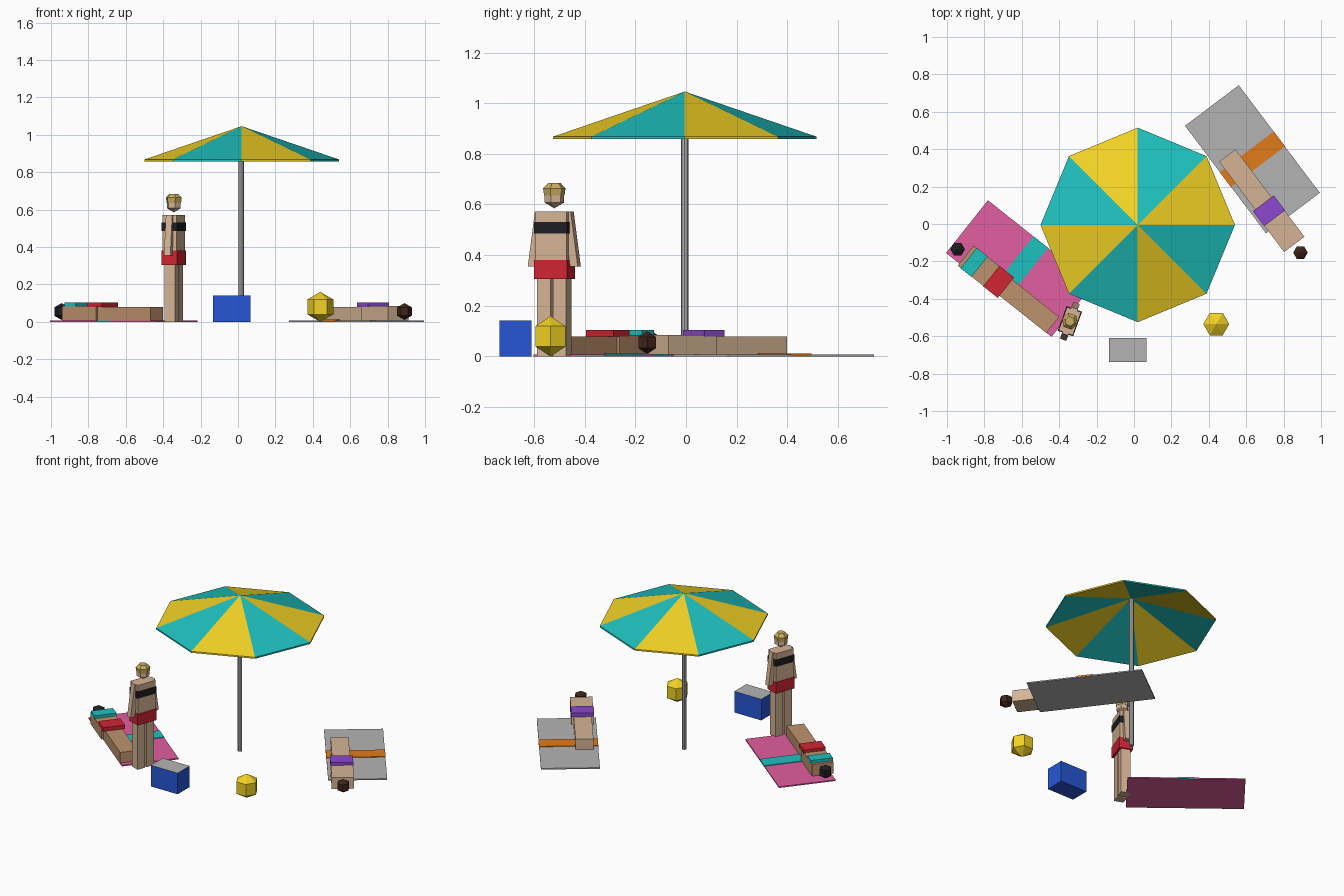
import bpy, bmesh
from math import sin, cos, pi, radians
from mathutils import Matrix, Vector

if "Cube" in bpy.data.objects:
    bpy.data.objects.remove(bpy.data.objects["Cube"])


def mat(name, r, g, b):
    m = bpy.data.materials.new(name)
    m.diffuse_color = [c ** 2.2 for c in (r, g, b)] + [1]
    m.use_nodes = True
    m.node_tree.nodes["Principled BSDF"].inputs["Base Color"].default_value = m.diffuse_color
    return m


YELLOW = mat("yellow", .95, .82, .16)
TEAL = mat("teal", .14, .75, .74)
PINK = mat("pink", .88, .37, .62)
ORANGE = mat("orange", .88, .48, .12)
TAN = mat("tan_skin", .74, .57, .43)
FAIR = mat("fair_skin", .83, .70, .58)
RED = mat("red", .81, .16, .21)
PURPLE = mat("purple", .55, .29, .80)
BLACK = mat("black", .14, .14, .15)
BROWN = mat("brown_hair", .25, .16, .12)
BLOND = mat("blond_hair", .78, .67, .38)
BLUE = mat("blue", .17, .34, .83)
GREY = mat("grey", .70, .70, .70)


def frame(x, y, degrees):
    return Matrix.Translation((x, y, 0)) @ Matrix.Rotation(radians(degrees), 4, 'Z')


def build(name, verts, faces, mats, fmat=None, at=Matrix()):
    me = bpy.data.meshes.new(name)
    me.from_pydata([at @ Vector(v) for v in verts], [], faces)
    for m in mats:
        if m:
            me.materials.append(m)
    for p, i in zip(me.polygons, fmat or []):
        p.material_index = i
    bm = bmesh.new()
    bm.from_mesh(me)
    bmesh.ops.recalc_face_normals(bm, faces=bm.faces)
    bm.to_mesh(me)
    bm.free()
    ob = bpy.data.objects.new(name, me)
    bpy.context.collection.objects.link(ob)
    return ob


def box(name, x, y, z, m, at=Matrix(), top_shift=0, top_mat=None):
    """Box from (min, max) ranges; top_shift slides the top along y."""
    v = [(a, b + (top_shift if k else 0), c)
         for k, c in enumerate(z) for a, b in
         ((x[0], y[0]), (x[1], y[0]), (x[1], y[1]), (x[0], y[1]))]
    f = [(0, 3, 2, 1), (4, 5, 6, 7)] + [(i, (i + 1) % 4, (i + 1) % 4 + 4, i + 4) for i in range(4)]
    return build(name, v, f, [m, top_mat], [0, 1 if top_mat else 0, 0, 0, 0, 0], at)


def lathe(name, rings, n, m, at=Matrix()):
    """Stack of n-sided rings given as (radius, z)."""
    v = [(r * cos(2 * pi * i / n), r * sin(2 * pi * i / n), z) for r, z in rings for i in range(n)]
    f = [(k * n + i, k * n + (i + 1) % n, (k + 1) * n + (i + 1) % n, (k + 1) * n + i)
         for k in range(len(rings) - 1) for i in range(n)]
    f += [tuple(range(n)), tuple(range((len(rings) - 1) * n, len(rings) * n))]
    ob = build(name, v, f, [m], None, at)
    bm = bmesh.new()
    bm.from_mesh(ob.data)
    bmesh.ops.remove_doubles(bm, verts=bm.verts, dist=1e-5)
    bmesh.ops.recalc_face_normals(bm, faces=bm.faces)
    bm.to_mesh(ob.data)
    bm.free()
    return ob


def ball(name, r, z, m, at):
    # Low-poly sphere: six segments, rings at 30 degrees of latitude
    lathe(name, [(0, z - r), (r * .866, z - r / 2), (r * .866, z + r / 2), (0, z + r)], 6, m, at)


# Umbrella: thin eight-panel canopy with alternating colours, on a pole
mid = frame(.02, -.005, 0)
ring = [(.52 * cos(i * pi / 4), .52 * sin(i * pi / 4)) for i in range(8)]
verts = [(*p, .868) for p in ring] + [(*p, .858) for p in ring] + [(0, 0, 1.046), (0, 0, 1.034)]
faces, fm = [], []
for i in range(8):
    j = (i + 1) % 8
    faces += [(i, j, 16), (j + 8, i + 8, 17), (i + 8, j + 8, j, i)]
    fm += [i % 2] * 3
build("umbrella_canopy", verts, faces, [YELLOW, TEAL], fm, mid)
lathe("umbrella_pole", [(.015, 0), (.015, 1.03)], 8, GREY, frame(.017, -.005, 0))


# Towels with a centre stripe
def towel(name, x, y, deg, m, stripe):
    at = frame(x, y, deg)
    box(name, (-.36, .36), (-.18, .18), (0, .008), m, at)
    box(name + "_stripe", (-.05, .05), (-.181, .181), (.002, .012), stripe, at)


towel("left_towel", -.611, -.238, -38.5, PINK, TEAL)
towel("right_towel", .633, .346, -53, GREY, ORANGE)


# Sunbathers: head at the local origin, body running along +x
def sunbather(name, x, y, deg, skin, hair, bottoms, top=None):
    at = frame(x, y, deg)
    ball(name + "_head", .045, .055, hair, frame(x, y, 0))
    box(name + "_torso", (.055, .29), (-.068, .068), (.008, .085), skin, at)
    box(name + "_legs", (.29, .65), (-.055, .055), (.008, .079), skin, at)
    box(name + "_bottoms", (.23, .33), (-.07, .07), (.079, .104), bottoms, at)
    if top:
        box(name + "_top", (.075, .15), (-.07, .07), (.081, .104), top, at)


sunbather("left_sunbather", -.943, -.135, -38.5, TAN, BLACK, RED, TEAL)
sunbather("right_sunbather", .89, -.153, 127, FAIR, BROWN, PURPLE)

# Standing figure, turned slightly towards the front
at = frame(-.343, -.52, -20)
box("standing_torso", (-.04, .04), (-.066, .066), (.34, .572), FAIR, at)
box("standing_top", (-.044, .044), (-.07, .07), (.485, .53), BLACK, at)
box("standing_bottoms", (-.044, .044), (-.07, .07), (.305, .38), RED, at)
for side, s in (("left", 1), ("right", -1)):
    box(side + "_leg", (-.03, .03), sorted((s * .006, s * .061)), (0, .32), FAIR, at)
    box(side + "_arm", (-.018, .018), sorted((s * .073, s * .105)), (.355, .572), FAIR, at, -s * .03)
ball("standing_head", .045, .63, FAIR, at)
lathe("standing_hair", [(.041, .636), (.045, .664), (.026, .684)], 6, BLOND, at)

# Cool box with a grey lid face, and a beach ball
box("cool_box", (-.133, .067), (-.737, -.61), (0, .142), BLUE, top_mat=GREY)
ball("beach_ball", .08, .08, YELLOW, frame(.44, -.535, 0))
